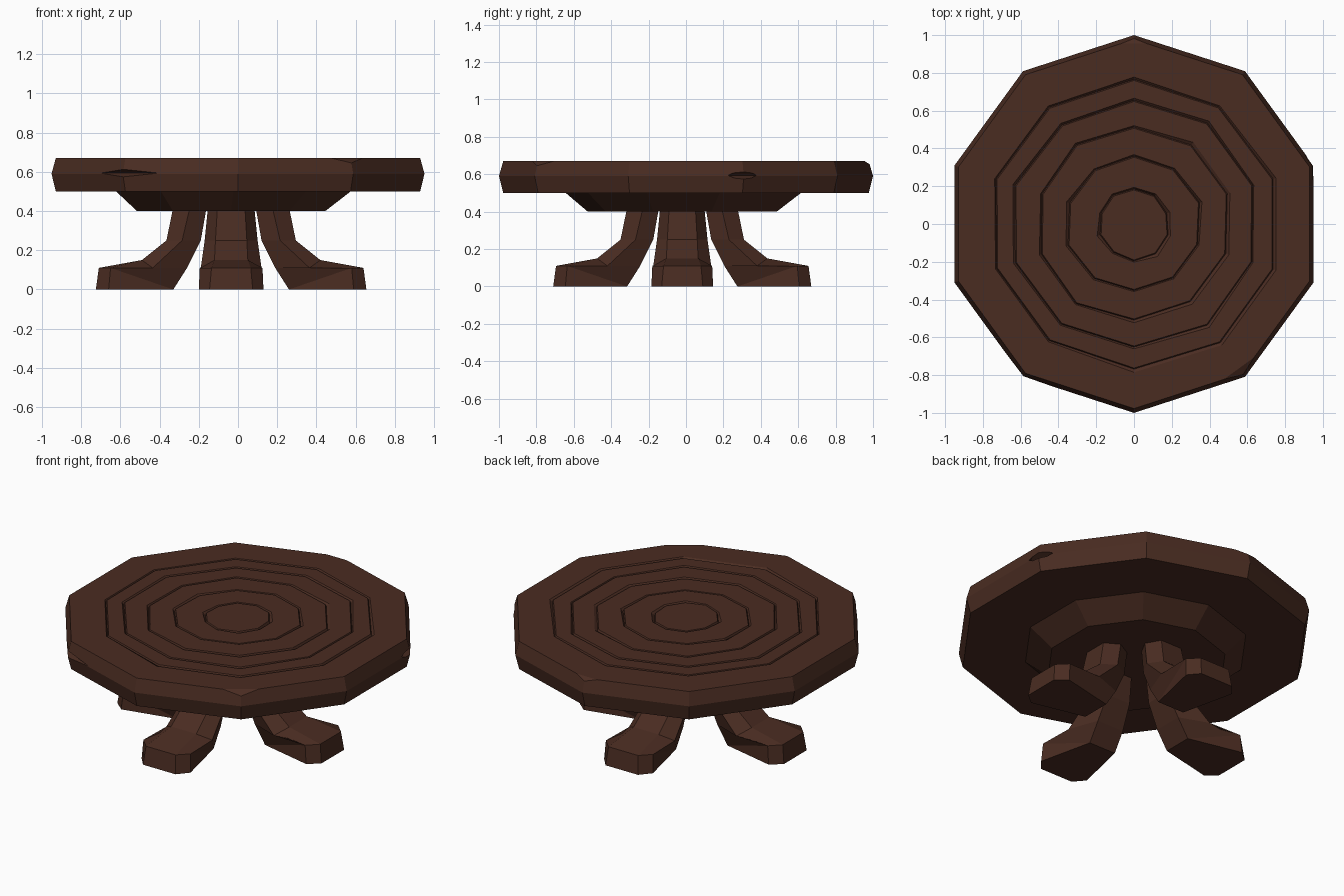
import bpy, bmesh, math, random
from mathutils import Vector

if "Cube" in bpy.data.objects:
    bpy.data.objects.remove(bpy.data.objects["Cube"])

random.seed(4)
wood = bpy.data.materials.new("dark brown wood")
wood.diffuse_color = (0.068, 0.025, 0.0155, 1)
wood.use_nodes = True
wood.node_tree.nodes["Principled BSDF"].inputs["Base Color"].default_value = wood.diffuse_color
N = 10
CX, CY = -0.035, -0.02   # the base sits slightly off centre


def finish(name, bm):
    bmesh.ops.recalc_face_normals(bm, faces=bm.faces)
    me = bpy.data.meshes.new(name)
    bm.to_mesh(me)
    bm.free()
    me.materials.append(wood)
    ob = bpy.data.objects.new(name, me)
    bpy.context.collection.objects.link(ob)
    return ob


def loft(bm, rings):
    """Skin a list of equal-length point rings and cap both ends."""
    vs = [[bm.verts.new(p) for p in r] for r in rings]
    n = len(vs[0])
    for a, b in zip(vs, vs[1:]):
        for i in range(n):
            j = (i + 1) % n
            bm.faces.new((a[i], a[j], b[j], b[i]))
    bm.faces.new(vs[0])
    bm.faces.new(vs[-1])
    bmesh.ops.remove_doubles(bm, verts=bm.verts, dist=1e-5)


def decagon(r, z, cx=0, cy=0):
    rs = r if isinstance(r, list) else [r] * N
    zs = z if isinstance(z, list) else [z] * N
    return [(cx + rs[i] * math.cos(math.radians(90 + 36 * i)),
             cy + rs[i] * math.sin(math.radians(90 + 36 * i)), zs[i]) for i in range(N)]


# Tabletop: bevelled decagon slab with uneven growth-ring grooves
TOP = 0.67
rings = [decagon(0.977, 0.5), decagon(1.0, 0.59), decagon(0.977, TOP)]
for r, depth in ((0.77, 0.012), (0.655, 0.014), (0.515, 0.014), (0.36, 0.013), (0.19, 0.013)):
    mid = [r + random.uniform(-0.008, 0.008) for _ in range(N)]
    wid = [random.uniform(0.005, 0.018) for _ in range(N)]
    rings.append(decagon([m + w for m, w in zip(mid, wid)], TOP))
    rings.append(decagon(mid, [TOP - depth * random.uniform(0.6, 1.2) for _ in range(N)]))
    rings.append(decagon([m - 0.006 for m in mid], TOP))
bm = bmesh.new()
loft(bm, rings)
# Chipped upper corners
for ang, cut in ((-54, 0.945), (90, 0.955)):
    a = math.radians(ang)
    d = Vector((math.cos(a), math.sin(a), 0))
    n = (d + Vector((0, 0, 1.6))).normalized()
    res = bmesh.ops.bisect_plane(bm, geom=bm.verts[:] + bm.edges[:] + bm.faces[:],
                                 plane_co=d * cut + Vector((0, 0, TOP)), plane_no=n,
                                 clear_outer=True)
    edges = [e for e in res["geom_cut"] if isinstance(e, bmesh.types.BMEdge)]
    bmesh.ops.holes_fill(bm, edges=edges, sides=0)
tabletop = finish("tabletop", bm)

# Split notches in the rim
for k, (ang, half) in enumerate(((234, 0.2), (18, 0.1))):
    a = math.radians(ang)
    d, t, up = Vector((math.cos(a), math.sin(a), 0)), Vector((-math.sin(a), math.cos(a), 0)), Vector((0, 0, 1))
    c = d * 1.0 + up * 0.594
    bm = bmesh.new()
    for p in (c + t * half - d * 0.06, c - t * half - d * 0.06, c + up * 0.028 + d * 0.02,
              c - up * 0.028 + d * 0.02, c - d * 0.05, c + d * 0.1):
        bm.verts.new(p)
    bmesh.ops.convex_hull(bm, input=bm.verts)
    cutter = finish(f"rim_notch_cutter_{k}", bm)
    cutter.hide_render = True
    cutter.hide_viewport = True
    mod = tabletop.modifiers.new("notch", "BOOLEAN")
    mod.operation = "DIFFERENCE"
    mod.solver = "EXACT"
    mod.object = cutter

# Tapered apron under the top
bm = bmesh.new()
loft(bm, [decagon(0.505, 0.4, CX, CY), decagon(0.635, 0.505, CX + 0.012, CY + 0.006)])
finish("apron", bm)

# Four splayed legs: each section is outer, middle and inner (distance, z, half width)
sections = [
    ((0.295, 0.42, 0.07), (0.21, 0.42, 0.118), (0.125, 0.42, 0.07)),
    ((0.33, 0.25, 0.08), (0.25, 0.25, 0.135), (0.155, 0.25, 0.08)),
    ((0.455, 0.15, 0.085), (0.40, 0.11, 0.155), (0.225, 0.11, 0.09)),
    ((0.675, 0.11, 0.10), (0.615, 0.11, 0.16), (0.295, 0.0, 0.09)),
    ((0.69, 0.0, 0.11), (0.625, 0.0, 0.165), (0.295, 0.0, 0.09)),
]
for k, name in enumerate(("right_leg", "back_leg", "left_leg", "front_leg")):
    a = math.radians(90 * k)
    d, t = Vector((math.cos(a), math.sin(a), 0)), Vector((-math.sin(a), math.cos(a), 0))
    rings = []
    for o, m, i in sections:
        pts = [(o, 1), (m, 1), (i, 1), (i, -1), (m, -1), (o, -1)]
        rings.append([Vector((CX, CY, p[1])) + d * p[0] + t * (p[2] * s) for p, s in pts])
    bm = bmesh.new()
    loft(bm, rings)
    finish(name, bm)
